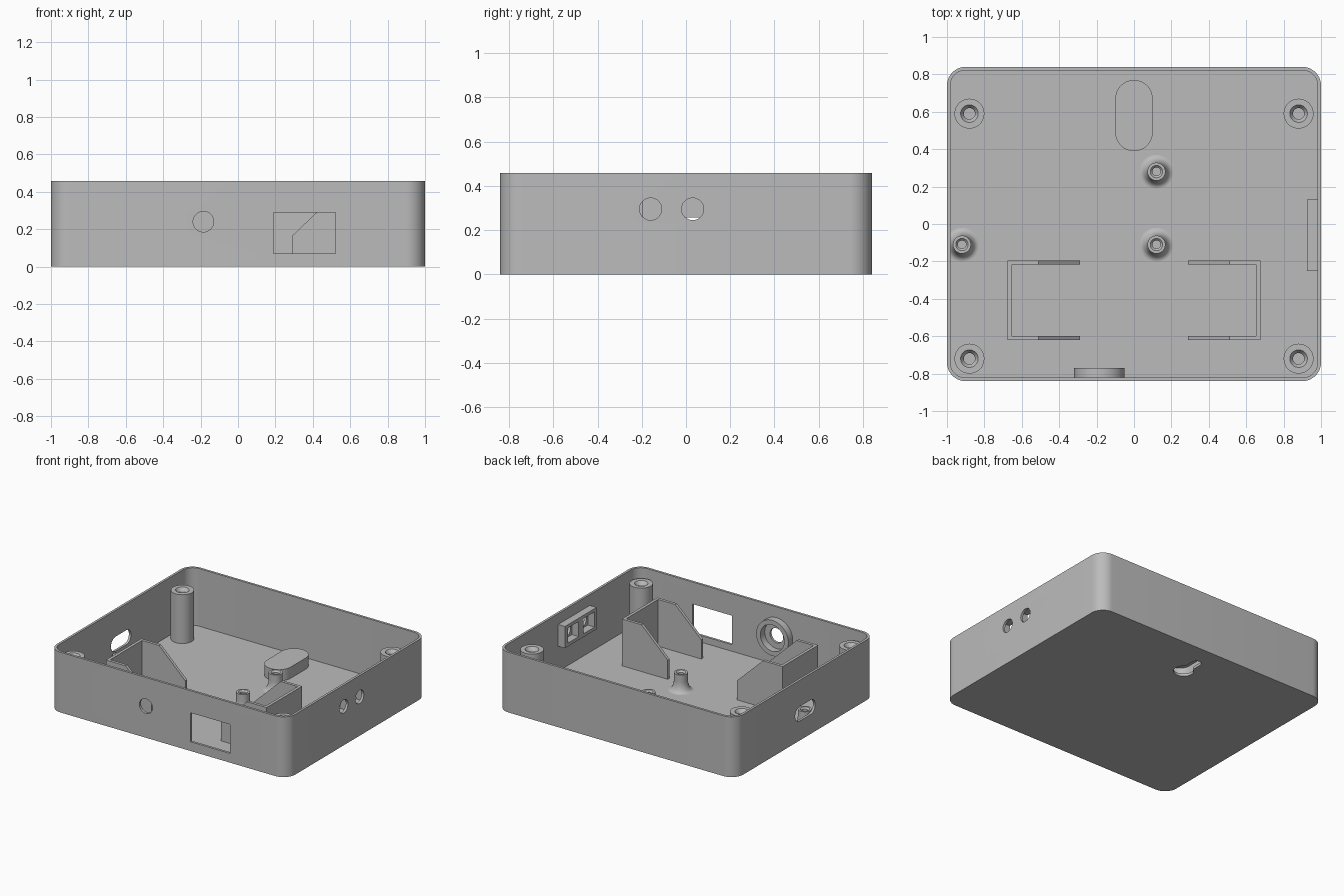
import bpy, bmesh, math
from mathutils import Vector

if "Cube" in bpy.data.objects:
    bpy.data.objects.remove(bpy.data.objects["Cube"], do_unlink=True)

grey = bpy.data.materials.new("plain grey")
grey.use_nodes = True
COLOUR = (0.5, 0.5, 0.5, 1)
grey.diffuse_color = COLOUR
grey.node_tree.nodes["Principled BSDF"].inputs["Base Color"].default_value = COLOUR

WALL, FLOOR, TOP = 0.018, 0.02, 0.457
HALF_Y = 0.84


def finish(bm, name):
    bmesh.ops.remove_doubles(bm, verts=bm.verts, dist=1e-5)
    bmesh.ops.recalc_face_normals(bm, faces=bm.faces)
    mesh = bpy.data.meshes.new(name)
    bm.to_mesh(mesh)
    bm.free()
    mesh.materials.append(grey)
    obj = bpy.data.objects.new(name, mesh)
    bpy.context.collection.objects.link(obj)
    return obj


def rounded(cx, cy, half_w, half_h, r, steps=12):
    """Outline of a rounded rectangle, slot or circle."""
    pts = []
    for quarter, (sx, sy) in enumerate(((1, 1), (-1, 1), (-1, -1), (1, -1))):
        for i in range(steps + 1):
            a = (quarter + i / steps) * math.pi / 2
            p = Vector((cx + sx * (half_w - r) + r * math.cos(a),
                        cy + sy * (half_h - r) + r * math.sin(a)))
            if not pts or (p - pts[-1]).length > 1e-5:
                pts.append(p)
    if (pts[0] - pts[-1]).length < 1e-5:
        pts.pop()
    return pts


def rect(a0, a1, b0, b1):
    return [(a0, b0), (a1, b0), (a1, b1), (a0, b1)]


def prism(name, outline, lo, hi, axis="Z"):
    """Extrude an outline along an axis from lo to hi."""
    place = {"X": lambda a, b, t: (t, a, b),
             "Y": lambda a, b, t: (a, t, b),
             "Z": lambda a, b, t: (a, b, t)}[axis]
    bm = bmesh.new()
    rings = [[bm.verts.new(place(a, b, t)) for a, b in outline] for t in (lo, hi)]
    bm.faces.new(rings[0])
    bm.faces.new(rings[1])
    n = len(outline)
    for i in range(n):
        j = (i + 1) % n
        bm.faces.new((rings[0][i], rings[0][j], rings[1][j], rings[1][i]))
    return finish(bm, name)


def lathe(name, profile, x, y, clip_x=None, steps=40):
    """Spin a radius/height profile about a vertical axis."""
    bm = bmesh.new()
    verts = [bm.verts.new((r, 0, z)) for r, z in profile]
    edges = [bm.edges.new(pair) for pair in zip(verts, verts[1:])]
    bmesh.ops.spin(bm, geom=verts + edges, cent=(0, 0, 0), axis=(0, 0, 1),
                   angle=math.tau, steps=steps, use_duplicate=False)
    bmesh.ops.remove_doubles(bm, verts=bm.verts, dist=1e-5)
    bmesh.ops.translate(bm, verts=bm.verts, vec=(x, y, 0))
    if clip_x is not None:
        bmesh.ops.bisect_plane(bm, geom=bm.verts[:] + bm.edges[:] + bm.faces[:],
                               plane_co=(clip_x, 0, 0), plane_no=(-1, 0, 0),
                               clear_outer=True)
    return finish(bm, name)


def cut(obj, cutters):
    """Subtract the cutters, bake the result and discard them."""
    for c in cutters:
        mod = obj.modifiers.new("cut", "BOOLEAN")
        mod.operation, mod.solver, mod.object = "DIFFERENCE", "EXACT", c
    graph = bpy.context.evaluated_depsgraph_get()
    baked = bpy.data.meshes.new_from_object(obj.evaluated_get(graph))
    obj.modifiers.clear()
    obj.data = baked
    for c in cutters:
        bpy.data.objects.remove(c, do_unlink=True)
    return obj


parts = []

# Open tray with its wall and floor openings
JACK_X, JACK_Z = -0.185, 0.24
BUTTON_Y, BUTTON_Z = (-0.16, 0.03), 0.295
shell = prism("tray", rounded(0, 0, 1, HALF_Y, 0.1), 0, TOP)
openings = [
    prism("cavity", rounded(0, 0, 1 - WALL, HALF_Y - WALL, 0.1 - WALL), FLOOR, 1),
    prism("jack_hole", rounded(JACK_X, JACK_Z, 0.055, 0.055, 0.055), -0.9, -0.8, "Y"),
    prism("port_window", rect(0.19, 0.52, 0.07, 0.29), -0.9, -0.8, "Y"),
    prism("side_slot", rounded(0, 0.203, 0.12, 0.055, 0.055), -1.1, -0.95, "X"),
    prism("keyhole_entry", rounded(0, 0.53, 0.07, 0.07, 0.07), -0.1, 0.1),
    prism("keyhole_neck", rounded(0, 0.6, 0.035, 0.1, 0.035), -0.1, 0.1),
]
openings += [prism("button_hole", rounded(y, BUTTON_Z, 0.05, 0.05, 0.05), 0.95, 1.1, "X")
             for y in BUTTON_Y]
parts.append(cut(shell, openings))

# Hollow cover over the hanging keyhole
cover = prism("keyhole_cover", rounded(0, 0.58, 0.1, 0.19, 0.1), FLOOR - 0.002, 0.105)
parts.append(cut(cover, [prism("hollow", rounded(0, 0.58, 0.085, 0.175, 0.085), 0, 0.09)]))

# Ring around the round hole inside the front wall
ring = prism("jack_ring", rounded(JACK_X, JACK_Z, 0.135, 0.135, 0.135),
             -HALF_Y + WALL - 0.002, -0.77, "Y")
parts.append(cut(ring, [prism("bore", rounded(JACK_X, JACK_Z, 0.1, 0.1, 0.1), -0.9, -0.7, "Y")]))

# Frame around the two button holes
frame = prism("button_frame", rect(-0.25, 0.13, 0.21, 0.375), 0.925, 1 - WALL + 0.002, "X")
parts.append(cut(frame, [prism("window", rect(y - 0.065, y + 0.065, 0.235, 0.35), 0.9, 1.1, "X")
                         for y in BUTTON_Y]))

# Tall corner screw posts with countersunk bores
POST = [(0, 0.12), (0.03, 0.12), (0.03, 0.365), (0.047, 0.39),
        (0.08, 0.39), (0.08, FLOOR - 0.002)]
for x in (-0.88, 0.88):
    for y in (-0.72, 0.59):
        parts.append(lathe("corner_post", POST, x, y))

# Short board standoffs with flared feet
flare = [(0.09 - 0.042 * math.sin(a), 0.1 - 0.08 * math.cos(a))
         for a in (i * math.pi / 16 for i in range(9))]
STANDOFF = [(0, 0.06), (0.022, 0.06), (0.022, 0.14), (0.033, 0.152),
            (0.048, 0.152)] + flare[::-1] + [(0.09, FLOOR - 0.002)]
for x, y in ((0.12, 0.28), (0.12, -0.11), (-0.92, -0.11)):
    parts.append(lathe("standoff", STANDOFF, x, y, clip_x=-0.992))

# Pair of three-sided battery brackets with sloped arms
for side in (-1, 1):
    arm = [(side * a, b) for a, b in ((0.29, FLOOR), (0.675, FLOOR), (0.675, 0.375),
                                      (0.51, 0.375), (0.29, 0.165))]
    for y in (-0.62, -0.217):
        parts.append(prism("bracket_arm", arm, y, y + 0.022, "Y"))
    back = sorted((side * 0.653, side * 0.675))
    parts.append(prism("bracket_back", rect(-0.598, -0.217, FLOOR, 0.375), *back, "X"))

# Smooth the curved walls, keep the edges crisp
bpy.ops.object.select_all(action="DESELECT")
for p in parts:
    p.select_set(True)
bpy.context.view_layer.objects.active = parts[0]
bpy.ops.object.shade_smooth_by_angle(angle=math.radians(25))
